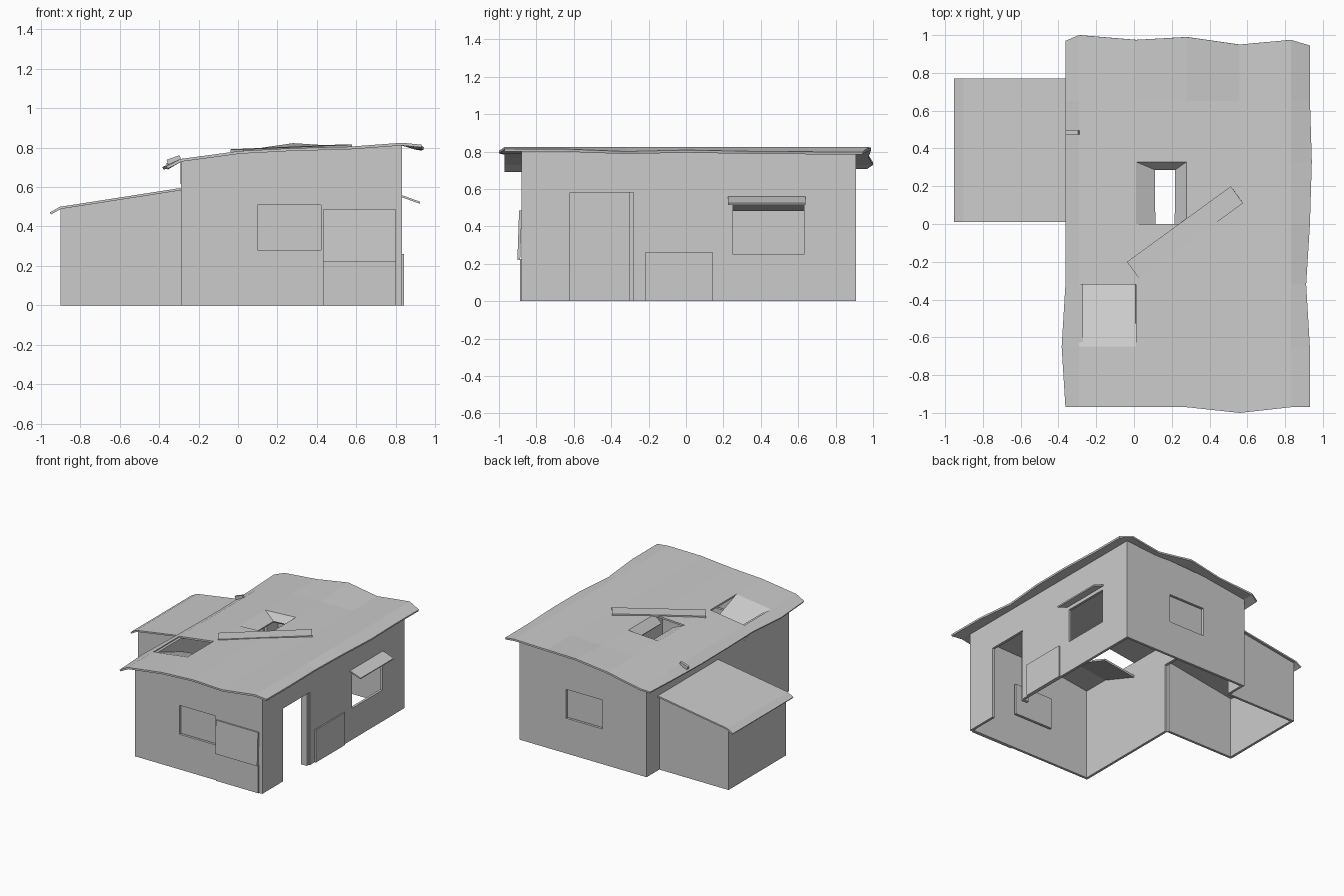
import bpy, bmesh, random
from math import radians, atan2
from mathutils import Matrix, Vector

if "Cube" in bpy.data.objects:
    bpy.data.objects.remove(bpy.data.objects["Cube"])
random.seed(4)

GREY = (0.6, 0.6, 0.6, 1)
mat = bpy.data.materials.new("plain grey")
mat.use_nodes = True
mat.diffuse_color = GREY
mat.node_tree.nodes["Principled BSDF"].inputs["Base Color"].default_value = GREY

# Roof height across the hut
SLOPE = [(-.37, .70), (-.29, .735), (0, .775), (.28, .79), (.56, .797), (.83, .817), (.93, .80)]


def roof_z(x):
    for (x0, z0), (x1, z1) in zip(SLOPE, SLOPE[1:]):
        if x <= x1:
            return z0 + (z1 - z0) * (x - x0) / (x1 - x0)
    return SLOPE[-1][1]


def finish(name, bm, thickness=0):
    bmesh.ops.recalc_face_normals(bm, faces=bm.faces)
    mesh = bpy.data.meshes.new(name)
    bm.to_mesh(mesh)
    bm.free()
    ob = bpy.data.objects.new(name, mesh)
    bpy.context.collection.objects.link(ob)
    mesh.materials.append(mat)
    if thickness:
        mod = ob.modifiers.new("thickness", "SOLIDIFY")
        mod.thickness = thickness
        mod.offset = 0
    return ob


def sheet(name, us, vs, place, holes=(), thickness=.02, extra=None):
    """Grid of cells put in space by place(i, j); cells in holes are left open."""
    bm = bmesh.new()
    grid = [[bm.verts.new(place(i, j)) for j in range(len(vs))] for i in range(len(us))]
    for i in range(len(us) - 1):
        for j in range(len(vs) - 1):
            if (i, j) not in holes:
                bm.faces.new((grid[i][j], grid[i + 1][j], grid[i + 1][j + 1], grid[i][j + 1]))
    if extra:
        extra(bm, grid)
    return finish(name, bm, thickness)


def box(name, lo, hi, turn=None):
    lo, hi = Vector(lo), Vector(hi)
    bm = bmesh.new()
    bmesh.ops.create_cube(bm, size=1, matrix=Matrix.Diagonal((hi - lo).to_4d()))
    mid = Matrix.Translation((lo + hi) / 2)
    bmesh.ops.transform(bm, matrix=mid @ turn if turn else mid, verts=bm.verts)
    return finish(name, bm)


# Front and back walls, each with a recessed window
xs, zs = [-.29, 0, .10, .28, .42, .56, .83], [0, .28, .51, 1]
for name, y, inward in (("front", -.87, 1), ("back", .90, -1)):
    def place(i, j, y=y):
        return xs[i], y, roof_z(xs[i]) if j == 3 else zs[j]
    sheet(name + "_wall", xs, zs, place, holes={(2, 1), (3, 1)})
    pane_y = y + inward * .03
    box(name + "_window_pane", (.09, pane_y - .01, .27), (.43, pane_y + .01, .52))

# Wall with the doorway and the open window
ys = [-.88, -.62, -.28, .25, .63, .91]
zr = [0, .25, .52, .58, .815]
sheet("door_wall", ys, zr, lambda i, j: (.82, ys[i], zr[j]),
      holes={(1, 0), (1, 1), (1, 2), (3, 1)})
box("door_jamb", (.77, -.305, 0), (.82, -.28, .58))

# Opposite wall, open to the annex
yl, zl = [-.88, .03, .75, .91], [0, .56, .735]
sheet("annex_side_wall", yl, zl, lambda i, j: (-.28, yl[i], zl[j]), holes={(1, 0)})

# Annex
ends = [(-.90, .49), (-.29, .585)]
for name, y in (("front", .04), ("back", .74)):
    sheet("annex_%s_wall" % name, ends, [0, 1],
          lambda i, j, y=y: (ends[i][0], y, ends[i][1] * j))
sheet("annex_outer_wall", yl[1:3], [0, 1], lambda i, j: (-.89, yl[1 + i], .485 * j))
eave = [(-.95, .462)] + ends
sheet("annex_roof", eave, [.01, .77],
      lambda i, j: (eave[i][0], (.01, .77)[j], eave[i][1] + .004), thickness=.012)

# Main roof: ragged outline, sagging panel and broken opening
rx = [-.36, -.29, .01, .28, .56, .83, .93]
ry = [-.97, -.65, -.32, 0, .33, .65, .97]
front_shift = [0, 0, 0, 0, -.03, 0, 0]
back_shift = [0, .03, .005, .02, -.02, .005, -.025]
left_shift = [0, -.02, 0, 0, 0, 0, 0]
right_shift = [0, 0, -.02, 0, .01, 0, 0]


def roof_point(i, j):
    x, y, z = rx[i], ry[j], roof_z(rx[i])
    if i in (0, 6):
        x += (left_shift if i == 0 else right_shift)[j]
        z += random.uniform(-.012, .012)
    if j in (0, 6):
        y += (front_shift if j == 0 else back_shift)[i]
        if i == 3 and j == 6:
            z += .025
    return x, y, z


def roof_damage(bm, grid):
    # panel hinged on its front edge and sunk at the back
    sunk = [bm.verts.new(grid[i][2].co - Vector((0, 0, .12))) for i in (1, 2)]
    bm.faces.new((grid[1][1], grid[2][1], sunk[1], sunk[0]))
    # bent strips round the opening
    a, b, c, d = (bm.verts.new((x, y, roof_z(x) - .05))
                  for x, y in ((.11, 0), (.22, 0), (.22, .29), (.11, .29)))
    A, B, C, D = grid[2][3], grid[3][3], grid[3][4], grid[2][4]
    for quad in ((A, a, d, D), (D, d, c, C), (C, c, b, B)):
        bm.faces.new(quad)


sheet("main_roof", rx, ry, roof_point, holes={(1, 1), (2, 3)}, thickness=.014, extra=roof_damage)
box("roof_splinter", (-.36, .475, .725), (-.29, .495, .75), Matrix.Rotation(radians(-20), 4, "Y"))

# Loose plank on the roof
plank_turn = Matrix.Rotation(atan2(.40, .55), 4, "Z") @ Matrix.Rotation(radians(-2), 4, "Y")
box("roof_plank", (-.07, -.10, .788), (.61, .01, .803), plank_turn)

# Boards leaning on the walls, and the window awning
box("front_board_lower", (.43, -.888, 0), (.80, -.876, .225))
box("front_board_upper", (.43, -.897, .22), (.80, -.882, .485), Matrix.Rotation(radians(-2), 4, "X"))
box("side_board", (.828, -.22, 0), (.84, .145, .26))
box("window_awning", (.825, .225, .532), (.925, .64, .542), Matrix.Rotation(radians(20), 4, "Y"))
